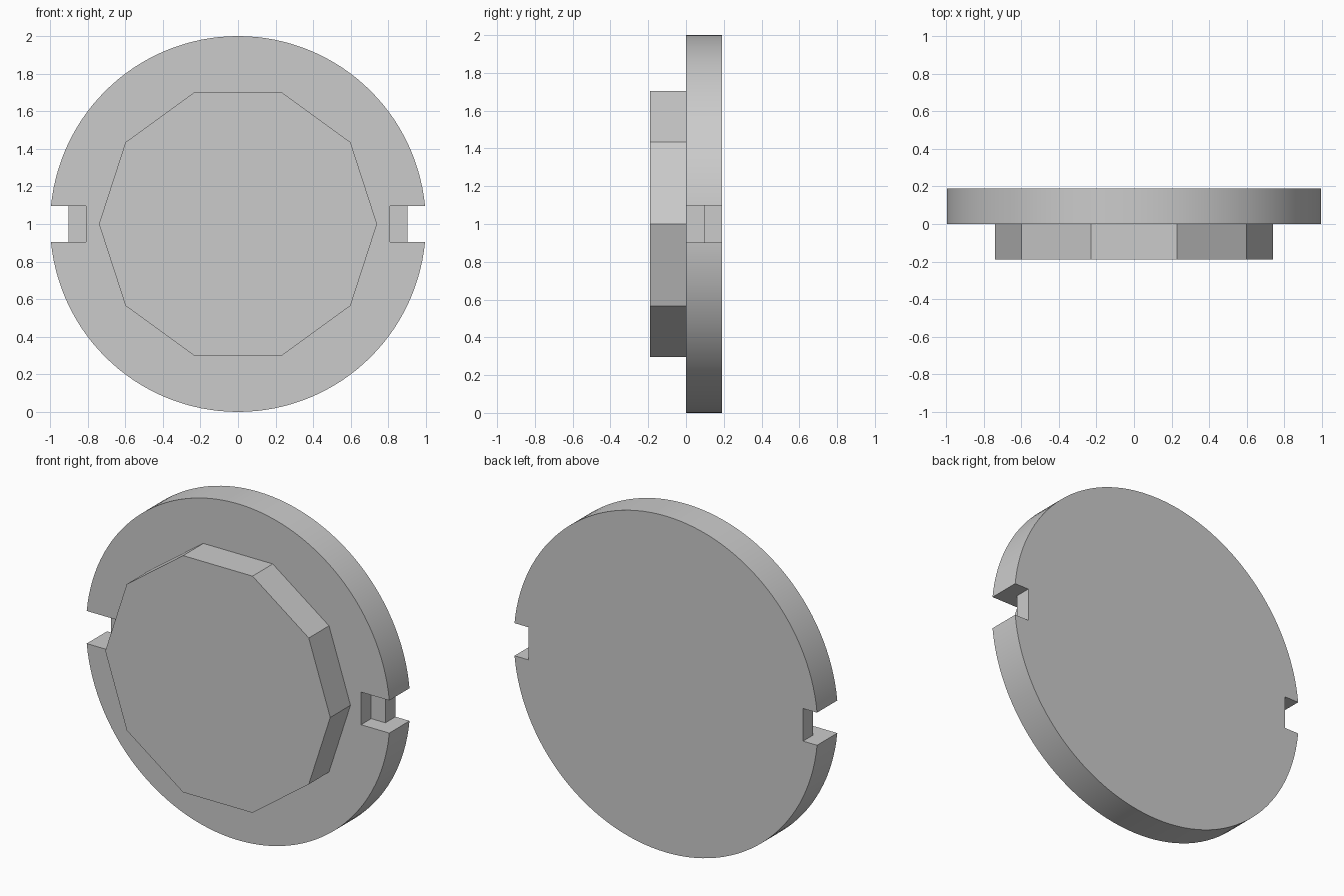
import bpy
import math

cube = bpy.data.objects.get("Cube")
if cube:
    bpy.data.objects.remove(cube, do_unlink=True)

grey = bpy.data.materials.new("light grey")
grey.use_nodes = True
colour = (0.6, 0.6, 0.6, 1)
grey.diffuse_color = colour
grey.node_tree.nodes["Principled BSDF"].inputs["Base Color"].default_value = colour

CENTRE_Z = 1.0
THICK = 0.19


def disc(name, sides, radius, y, turn):
    """Upright prism of the given number of sides, its axis along y."""
    bpy.ops.mesh.primitive_cylinder_add(
        vertices=sides, radius=radius, depth=THICK,
        location=(0, y, CENTRE_Z), rotation=(math.pi / 2, 0, 0))
    ob = bpy.context.object
    ob.name = name
    # turn so that a corner points along x
    for v in ob.data.vertices:
        x, y0 = v.co.x, v.co.y
        v.co.x = x * math.cos(turn) - y0 * math.sin(turn)
        v.co.y = x * math.sin(turn) + y0 * math.cos(turn)
    ob.data.materials.append(grey)
    return ob


def cut_box(target, x0, x1, y0, y1, half_height):
    """Cut a box out of the target, centred on its height."""
    bpy.ops.mesh.primitive_cube_add(
        size=1, location=((x0 + x1) / 2, (y0 + y1) / 2, CENTRE_Z))
    cutter = bpy.context.object
    cutter.name = "notch_cutter"
    cutter.hide_render = True
    cutter.scale = (abs(x1 - x0), y1 - y0, 2 * half_height)
    cutter.data.materials.append(grey)
    mod = target.modifiers.new("notch", "BOOLEAN")
    mod.operation = "DIFFERENCE"
    mod.solver = "EXACT"
    mod.object = cutter
    bpy.context.view_layer.objects.active = target
    bpy.ops.object.modifier_apply(modifier=mod.name)
    bpy.data.objects.remove(cutter, do_unlink=True)


# Round back plate with a stepped notch at each side
plate = disc("round_plate", 128, 1.0, THICK / 2, 0)
for side in (-1, 1):
    cut_box(plate, side * 0.903, side * 1.2, -0.1, 0.3, 0.097)   # through slot
    cut_box(plate, side * 0.81, side * 1.1, -0.1, 0.095, 0.097)  # front pocket

bpy.ops.object.select_all(action="DESELECT")
plate.select_set(True)
bpy.context.view_layer.objects.active = plate
bpy.ops.object.shade_smooth_by_angle(angle=math.radians(30))

# Ten-sided boss on the front
disc("ten_sided_boss", 10, 0.74, -THICK / 2, math.pi / 2)
